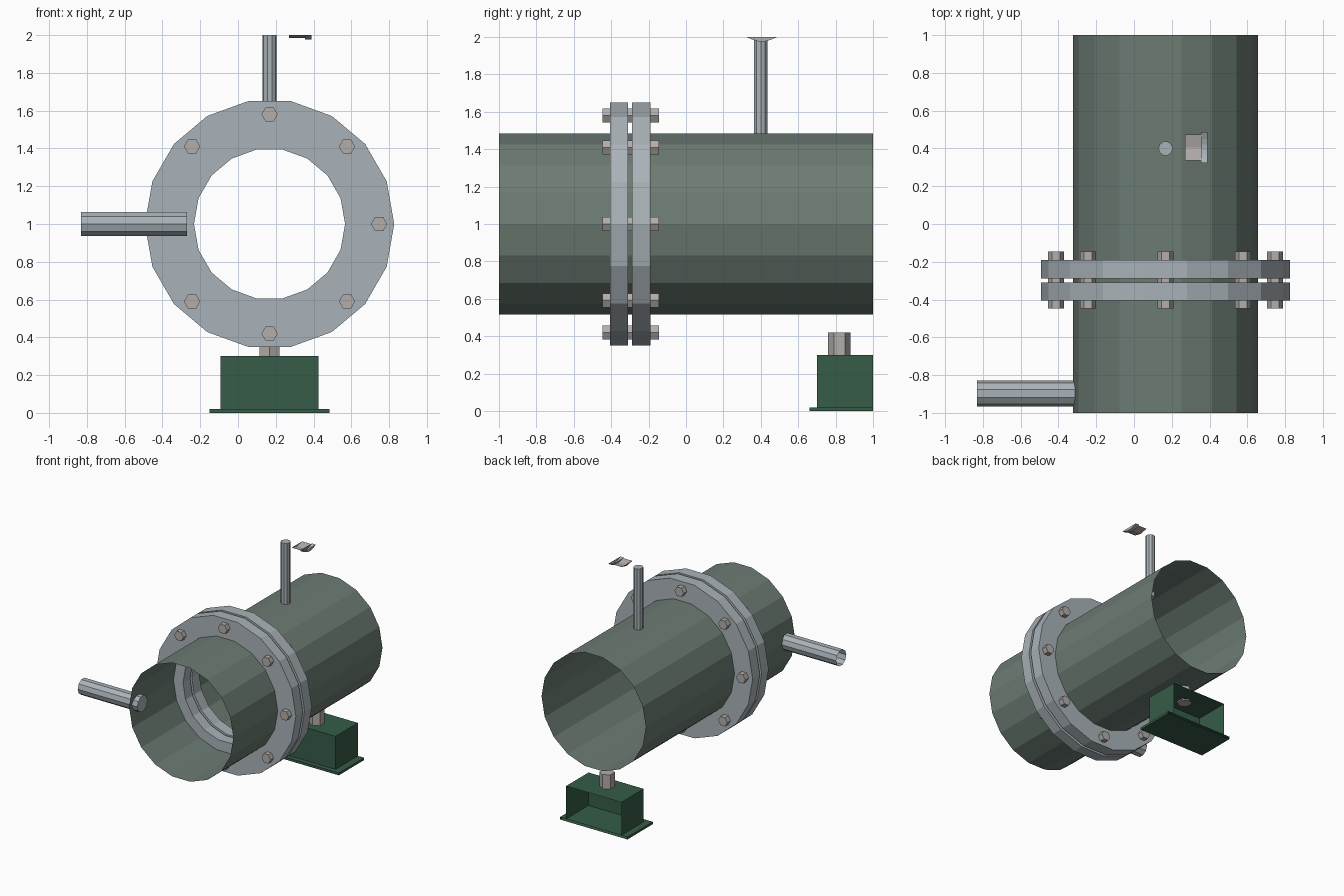
import bpy, bmesh
from math import cos, sin, pi

if "Cube" in bpy.data.objects:
    bpy.data.objects.remove(bpy.data.objects["Cube"])

CX, CZ = 0.167, 1.0          # pipe axis


def material(name, rgb):
    m = bpy.data.materials.new(name)
    m.diffuse_color = (*rgb, 1)
    m.use_nodes = True
    m.node_tree.nodes["Principled BSDF"].inputs["Base Color"].default_value = m.diffuse_color
    return m


PIPE = material("pipe_green_grey", (0.15, 0.20, 0.17))
STEEL = material("blue_steel", (0.40, 0.45, 0.48))
BOLT = material("warm_steel", (0.45, 0.42, 0.40))
GREEN = material("base_green", (0.037, 0.107, 0.065))


def ngon(cx, cy, r, n, turn=0.0):
    return [(cx + r * cos(turn + 2 * pi * i / n), cy + r * sin(turn + 2 * pi * i / n))
            for i in range(n)]


def rect(x0, y0, x1, y1):
    return [(x0, y0), (x1, y0), (x1, y1), (x0, y1)]


def place(axis, p, t):
    return {"x": (t, p[0], p[1]), "y": (p[0], t, p[1]), "z": (p[0], p[1], t)}[axis]


def finish(name, bm, mat):
    bmesh.ops.recalc_face_normals(bm, faces=bm.faces)
    me = bpy.data.meshes.new(name)
    bm.to_mesh(me)
    bm.free()
    me.materials.append(mat)
    ob = bpy.data.objects.new(name, me)
    bpy.context.collection.objects.link(ob)
    return ob


def prism(name, pts, axis, a, b, mat, caps=(True, True), closed=True):
    """Sweep a 2D profile along an axis; ends and last side may be left open."""
    bm = bmesh.new()
    ends = [[bm.verts.new(place(axis, p, t)) for p in pts] for t in (a, b)]
    n = len(pts)
    for i in range(n if closed else n - 1):
        j = (i + 1) % n
        bm.faces.new((ends[0][i], ends[0][j], ends[1][j], ends[1][i]))
    for ring, cap in zip(ends, caps):
        if cap:
            bm.faces.new(ring)
    return finish(name, bm, mat)


def flange(name, y0, y1):
    """Flat ring with 18 sides around the pipe axis."""
    bm = bmesh.new()
    rings = [[bm.verts.new(place("y", p, y)) for p in ngon(CX, CZ, r, 18)]
             for r, y in ((0.40, y0), (0.66, y0), (0.66, y1), (0.40, y1))]
    for k in range(4):
        u, v = rings[k], rings[(k + 1) % 4]
        for i in range(18):
            j = (i + 1) % 18
            bm.faces.new((u[i], u[j], v[j], v[i]))
    return finish(name, bm, STEEL)


# Main pipe: thin open shell
prism("main_pipe", ngon(CX, CZ, 0.49, 18), "y", -1, 1, PIPE, (False, False))

# Flange pair
flange("front_flange", -0.405, -0.31)
flange("back_flange", -0.288, -0.19)

# Bolts through both flanges
for i, (bx, bz) in enumerate(ngon(CX, CZ, 0.58, 8)):
    prism(f"flange_bolt_{i + 1}", ngon(bx, bz, 0.043, 6), "y", -0.447, -0.145, BOLT)

# Side branch, open at its outer end
prism("side_branch", ngon(-0.897, CZ, 0.068, 10), "x", -0.83, -0.27, STEEL, (False, True))

# Upright gauge tube
prism("gauge_tube", ngon(CX, 0.40, 0.038, 10), "z", 1.44, 2.0, STEEL)

# Shallow open-topped troughs beside the tube
prism("gauge_body", [(0.335, 2.0), (0.405, 1.985), (0.475, 2.0)],
      "x", 0.27, 0.36, BOLT, (True, False), closed=False)
prism("gauge_rim", [(0.322, 2.0), (0.36, 1.984), (0.39, 1.976), (0.42, 1.976),
                    (0.45, 1.984), (0.487, 2.0)],
      "x", 0.355, 0.39, STEEL, closed=False)

# Support: plate, box open at the back, hexagonal stem
prism("support_plate", rect(-0.15, 0.0, 0.485, 0.02), "y", 0.66, 1.0, GREEN, (True, False))
prism("support_box", rect(-0.092, 0.02, 0.426, 0.30), "y", 0.70, 1.0, GREEN, (True, False))
prism("support_stem", ngon(CX, 0.82, 0.06, 6, pi / 2), "z", 0.29, 0.42, BOLT)
